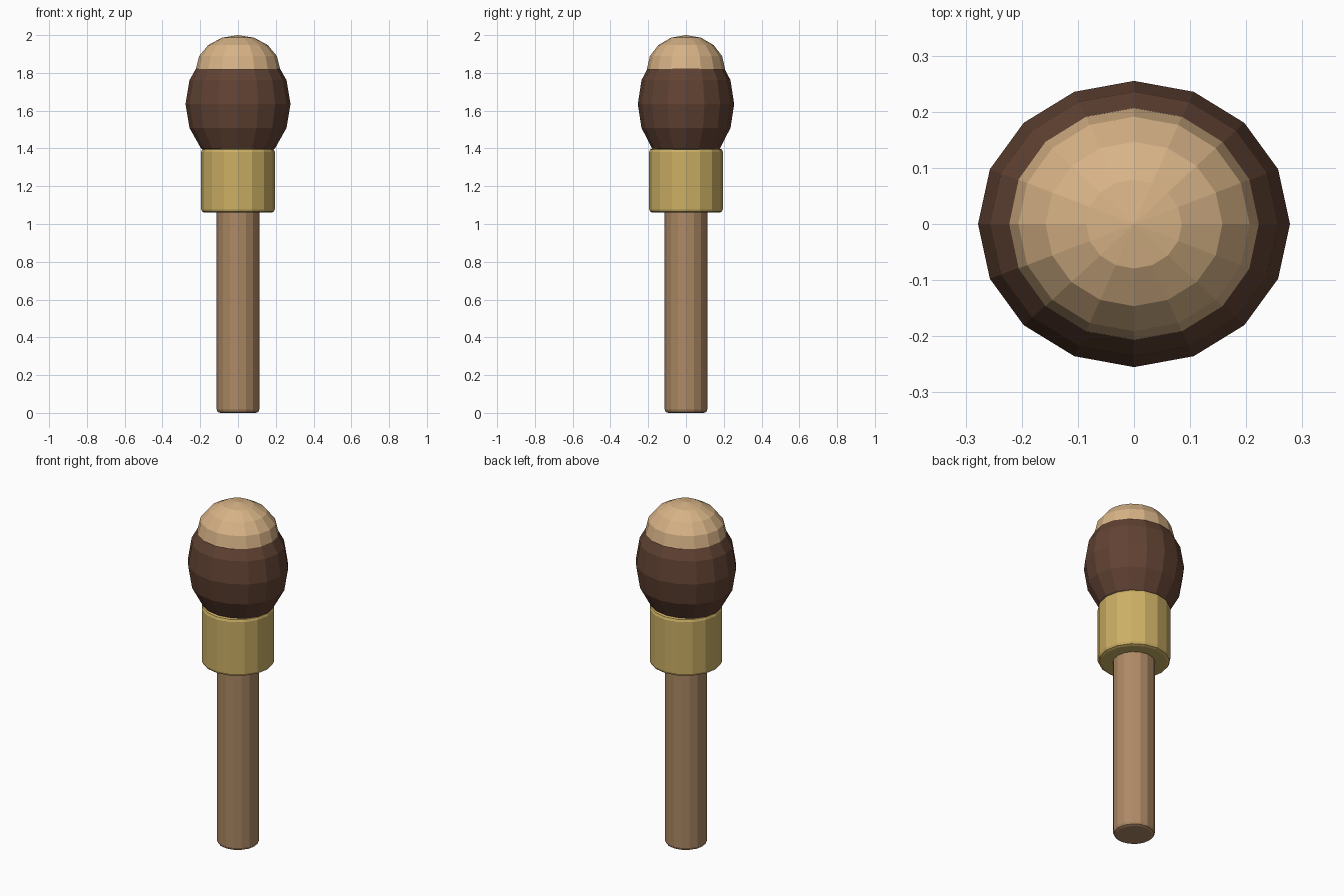
import bpy

if "Cube" in bpy.data.objects:
    bpy.data.objects.remove(bpy.data.objects["Cube"])


def finish(name, color):
    ob = bpy.context.object
    ob.name = name
    mat = bpy.data.materials.new(name + "_material")
    mat.diffuse_color = (*color, 1)
    mat.use_nodes = True
    mat.node_tree.nodes["Principled BSDF"].inputs["Base Color"].default_value = mat.diffuse_color
    ob.data.materials.append(mat)
    return ob


def rod(name, radius, z0, z1, bevel, color):
    bpy.ops.mesh.primitive_cylinder_add(vertices=16, radius=radius, depth=z1 - z0,
                                        location=(0, 0, (z0 + z1) / 2))
    ob = finish(name, color)
    mod = ob.modifiers.new("edge_bevel", 'BEVEL')
    mod.width = bevel
    mod.segments = 2
    mod.limit_method = 'ANGLE'
    mod.angle_limit = 0.8
    return ob


def bulb(name, z, size, color):
    bpy.ops.mesh.primitive_uv_sphere_add(segments=16, ring_count=8, radius=1,
                                         location=(0, 0, z))
    ob = finish(name, color)
    ob.scale = size
    return ob


# Wooden handle and brass collar
rod("handle", 0.113, 0, 1.08, 0.018, (0.42, 0.25, 0.13))
rod("ferrule", 0.195, 1.06, 1.40, 0.018, (0.60, 0.43, 0.13))

# Dark bristle body and its pale tip
bulb("bristles", 1.635, (0.278, 0.255, 0.33), (0.12, 0.055, 0.033))
bulb("bristle_tip", 1.82, (0.223, 0.207, 0.18), (0.68, 0.45, 0.24))
